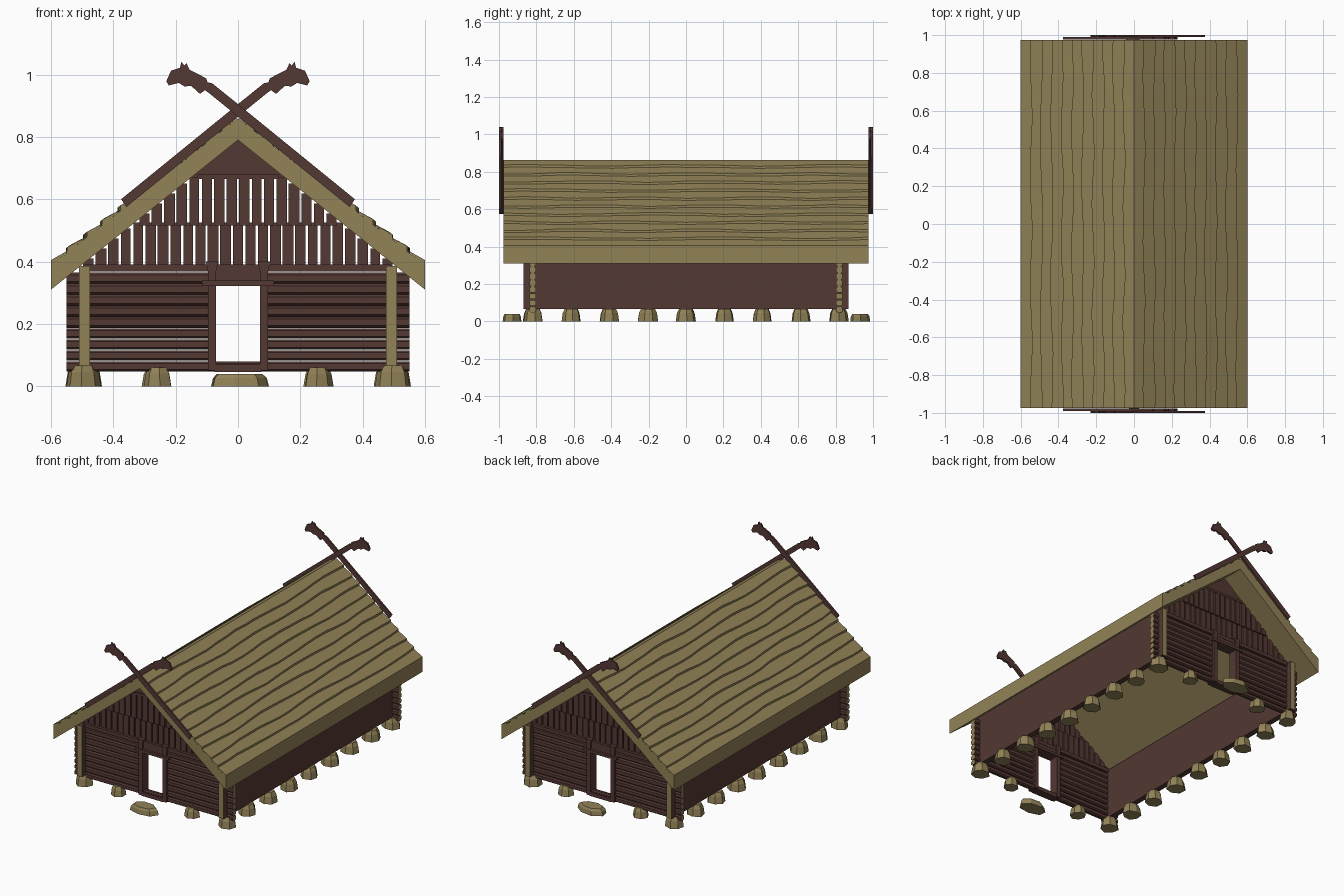
import bpy, bmesh, math, random
from mathutils import Vector

random.seed(4)
cube = bpy.data.objects.get("Cube")
if cube:
    bpy.data.objects.remove(cube)


def material(name, rgb):
    m = bpy.data.materials.new(name)
    m.use_nodes = True
    m.diffuse_color = (*rgb, 1)
    m.node_tree.nodes["Principled BSDF"].inputs["Base Color"].default_value = (*rgb, 1)
    return m


BROWN = material("dark_brown_timber", (0.087, 0.040, 0.033))
KHAKI = material("khaki_wood", (0.285, 0.223, 0.095))


def finish(name, bm, mat, end_mat=None, axis=0):
    """Make the object; faces looking along the axis take end_mat."""
    bmesh.ops.recalc_face_normals(bm, faces=bm.faces)
    bm.normal_update()
    if end_mat:
        for f in bm.faces:
            f.material_index = int(abs(f.normal[axis]) > 0.9)
    me = bpy.data.meshes.new(name)
    bm.to_mesh(me)
    bm.free()
    for m in (mat, end_mat):
        if m:
            me.materials.append(m)
    ob = bpy.data.objects.new(name, me)
    bpy.context.collection.objects.link(ob)
    return ob


def prism(bm, axis, pts, a, b):
    """Extrude a 2D outline (across, up) along x or y from a to b."""
    def at(u, v, t):
        return (t, u, v) if axis == "x" else (u, t, v)
    lo = [bm.verts.new(at(u, v, a)) for u, v in pts]
    hi = [bm.verts.new(at(u, v, b)) for u, v in pts]
    bm.faces.new(lo)
    bm.faces.new(hi)
    for i in range(len(pts)):
        j = (i + 1) % len(pts)
        bm.faces.new((lo[i], lo[j], hi[j], hi[i]))


def box(bm, x0, x1, y0, y1, z0, z1):
    prism(bm, "y", [(x0, z0), (x1, z0), (x1, z1), (x0, z1)], y0, y1)


def under(x):
    return 0.79 - 0.8 * abs(x)


def over(x):
    return 0.86 - 0.787 * abs(x)


# Roof slab
ROOF_Y = 0.975
bm = bmesh.new()
prism(bm, "y", [(0, under(0)), (0.6, under(0.6)), (0.6, over(0.6)),
                (0, over(0)), (-0.6, over(0.6)), (-0.6, under(0.6))], -ROOF_Y, ROOF_Y)
finish("roof_slab", bm, KHAKI)

# Overlapping roof boards with wavy lower edges
ROWS, SEGS = 11, 20
step = 0.6 / ROWS
bm = bmesh.new()
for side in (-1, 1):
    for i in range(ROWS):
        phase, freq = random.uniform(0, 6), random.uniform(6, 11)
        rings = []
        for j in range(SEGS + 1):
            y = -ROOF_Y + 2 * ROOF_Y * j / SEGS
            wave = 0.005 * math.sin(freq * y + phase) + random.uniform(-0.002, 0.002)
            x0 = 0.6 - step * i + (wave if i else 0)
            x1 = max(0, 0.6 - step * (i + 1) - 0.008)
            rings.append([bm.verts.new((side * x, y, z)) for x, z in
                          ((x0, over(x0) - 0.003), (x0, over(x0) + 0.017), (x1, over(x1) + 0.003))])
        for p, q in zip(rings, rings[1:]):
            for k in range(3):
                n = (k + 1) % 3
                bm.faces.new((p[k], p[n], q[n], q[k]))
        bm.faces.new(rings[0])
        bm.faces.new(rings[-1])
finish("roof_boards", bm, KHAKI)

# Long side walls with pale cut ends
for side, label in ((-1, "right"), (1, "left")):
    bm = bmesh.new()
    xs = sorted((side * 0.475, side * 0.51))
    box(bm, *xs, -0.87, 0.87, 0.065, 0.385)
    finish(label + "_side_wall", bm, BROWN, KHAKI, 1)

# Gable ends
WALL_Y, PITCH = 0.82, 0.0355
for s, label in ((-1, "front"), (1, "back")):
    yc = s * WALL_Y

    # Stacked logs, split by the doorway
    bm = bmesh.new()
    for i in range(9):
        z = 0.063 + PITCH * i
        h = 0.0158 if i < 4 else 0.0178
        outline = [(yc + 0.017 * a, z + h * b) for a, b in
                   ((-0.5, -1), (0.5, -1), (1, -0.6), (1, 0.6),
                    (0.5, 1), (-0.5, 1), (-1, 0.6), (-1, -0.6))]
        spans = [(-0.55, 0.55)] if i == 0 else [(-0.55, -0.08), (0.08, 0.55)]
        for a, b in spans:
            prism(bm, "x", outline, a, b)
    finish(label + "_log_wall", bm, BROWN, KHAKI)

    # Tie beam above the logs and collar beam under the peak
    bm = bmesh.new()
    box(bm, -0.49, 0.49, yc - 0.022, yc + 0.022, 0.368, 0.39)
    box(bm, -0.13, 0.13, yc - 0.018, yc + 0.018, 0.665, 0.68)
    finish(label + "_beams", bm, BROWN)

    # Two tiers of upright slats
    bm = bmesh.new()
    for tier, (z0, z1, off) in enumerate(((0.385, 0.525, 0), (0.515, 0.67, 0.02))):
        yt = yc + s * 0.01 * tier
        for k in range(-12, 13):
            x = k * 0.04 + off
            top = min(z1, under(x) + 0.004)
            if top - z0 < 0.01:
                continue
            w = 0.0165 + 0.001 * math.sin(5 * k)
            box(bm, x - w, x + w, yt - 0.006, yt + 0.006, z0, top)
    finish(label + "_gable_slats", bm, BROWN)

    # Solid peak
    bm = bmesh.new()
    prism(bm, "y", [(-0.16, 0.67), (0.16, 0.67), (0, 0.798)], yc - 0.01, yc + 0.01)
    finish(label + "_gable_peak", bm, BROWN)

    # Door frame: posts with flared heads, lintel and threshold
    bm = bmesh.new()
    for m in (-1, 1):
        prism(bm, "y", [(m * x, z) for x, z in
                        ((0.07, 0.05), (0.097, 0.05), (0.097, 0.37), (0.103, 0.4),
                         (0.063, 0.4), (0.07, 0.37))], yc - 0.03, yc + 0.03)
    box(bm, -0.115, 0.115, yc - 0.036, yc + 0.036, 0.322, 0.339)
    box(bm, -0.075, 0.075, yc - 0.02, yc + 0.02, 0.336, 0.37)
    box(bm, -0.075, 0.075, yc - 0.026, yc + 0.026, 0.045, 0.07)
    finish(label + "_door_frame", bm, BROWN)

    # Crossed barge boards ending in carved beast heads
    board = [(0.375, 0.60), (0.358, 0.575), (0, 0.865), (-0.09, 0.938), (-0.106, 0.95),
             (-0.122, 0.938), (-0.15, 0.963), (-0.172, 0.962), (-0.19, 0.973),
             (-0.222, 0.965), (-0.23, 0.978), (-0.215, 1.012), (-0.186, 1.022),
             (-0.182, 1.04), (-0.172, 1.029), (-0.165, 1.036), (-0.155, 1.015),
             (-0.102, 0.988), (-0.098, 0.975), (-0.083, 0.972), (0, 0.905)]
    for m, y0, y1, layer in ((1, 0.989, 1.0, "outer"), (-1, 0.977, 0.989, "inner")):
        bm = bmesh.new()
        prism(bm, "y", [(m * x, z) for x, z in board], s * y0, s * y1)
        finish(f"{label}_{layer}_barge_board", bm, BROWN)


# Rough foundation stones
def stone(bm, x, y, rx, ry, h, taper):
    n = 7
    turn = random.uniform(0, 1)
    jit = [random.uniform(0.9, 1.08) for _ in range(n)]

    def ring(z, f):
        return [bm.verts.new((x + rx * f * j * math.cos(turn + math.tau * i / n),
                              y + ry * f * j * math.sin(turn + math.tau * i / n), z))
                for i, j in enumerate(jit)]
    rings = [ring(0, 1), ring(h * 0.65, (1 + taper) / 2 + 0.04), ring(h, taper)]
    bm.faces.new(rings[0])
    bm.faces.new(rings[-1])
    for p, q in zip(rings, rings[1:]):
        for i in range(n):
            j = (i + 1) % n
            bm.faces.new((p[i], p[j], q[j], q[i]))


bm = bmesh.new()
for side in (-1, 1):
    for k in range(-4, 5):
        stone(bm, side * 0.495, k * 0.204, 0.056, 0.053, 0.067, 0.68)
    for end in (-1, 1):
        stone(bm, side * 0.258, end * 0.82, 0.048, 0.048, 0.06, 0.65)
finish("foundation_stones", bm, KHAKI)

# Doorstep stones
for s, label in ((-1, "front"), (1, "back")):
    bm = bmesh.new()
    stone(bm, 0, s * 0.93, 0.093, 0.055, 0.04, 0.78)
    finish(label + "_doorstep", bm, KHAKI)
